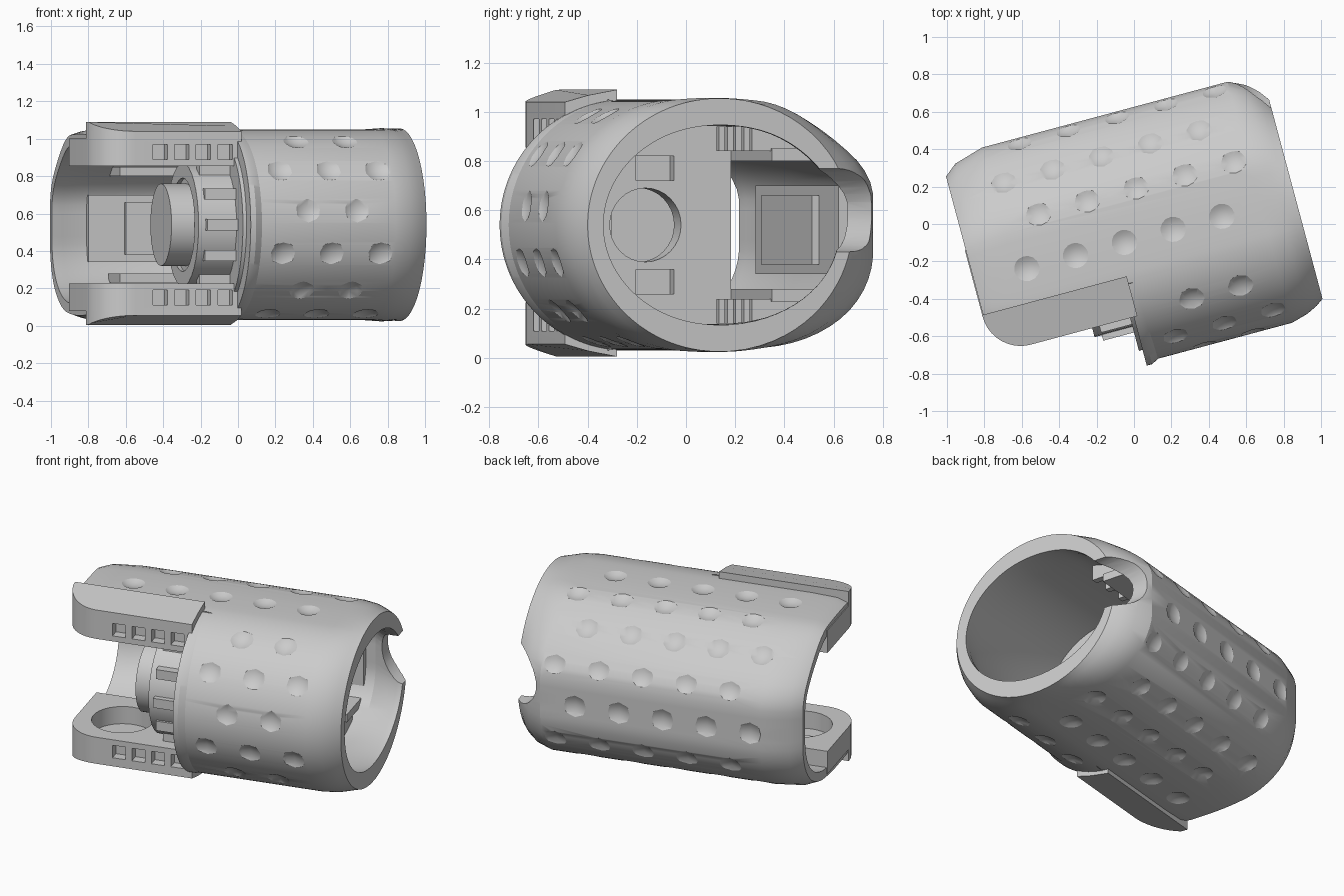
import bpy, bmesh, math
from mathutils import Matrix, Vector

if "Cube" in bpy.data.objects:
    bpy.data.objects.remove(bpy.data.objects["Cube"])

ZC = 0.54                      # height of the shell axis
parts = []


def finish(name, bm, keep=True):
    bmesh.ops.recalc_face_normals(bm, faces=bm.faces)
    me = bpy.data.meshes.new(name)
    bm.to_mesh(me)
    bm.free()
    ob = bpy.data.objects.new(name, me)
    bpy.context.collection.objects.link(ob)
    if keep:
        parts.append(ob)
    return ob


def loft(name, sections, keep=True):
    """Skin (v, z) rings placed at stations u along the length."""
    bm = bmesh.new()
    rings = [[bm.verts.new((u, v, z + ZC)) for v, z in pts] for u, pts in sections]
    n = len(rings[0])
    for a, b in zip(rings, rings[1:]):
        for i in range(n):
            bm.faces.new((a[i], a[(i + 1) % n], b[(i + 1) % n], b[i]))
    bm.faces.new(rings[0])
    bm.faces.new(rings[-1])
    return finish(name, bm, keep)


def box(name, lo, hi, keep=True):
    bm = bmesh.new()
    bmesh.ops.create_cube(bm, size=1)
    for v in bm.verts:
        v.co = [lo[i] + (v.co[i] + 0.5) * (hi[i] - lo[i]) for i in range(3)]
    return finish(name, bm, keep)


def cyl(name, centre, r, depth, axis, keep=True, seg=32):
    rot = {'X': Matrix.Rotation(math.pi / 2, 4, 'Y'),
           'Y': Matrix.Rotation(math.pi / 2, 4, 'X'), 'Z': Matrix()}[axis]
    bm = bmesh.new()
    bmesh.ops.create_cone(bm, cap_ends=True, segments=seg, radius1=r, radius2=r,
                          depth=depth, matrix=Matrix.Translation(centre) @ rot)
    return finish(name, bm, keep)


def plate(name, outline, outer, z1):
    """Slab over a (u, v) outline; outer(v) gives the sloped outer face."""
    bm = bmesh.new()
    f = bm.faces.new([bm.verts.new((u, v, outer(v))) for u, v in outline])
    top = bmesh.ops.extrude_face_region(bm, geom=[f])['geom']
    for e in top:
        if isinstance(e, bmesh.types.BMVert):
            e.co.z = z1
    return finish(name, bm)


def cut(ob, cutter):
    m = ob.modifiers.new("cut", 'BOOLEAN')
    m.operation, m.solver, m.object = 'DIFFERENCE', 'EXACT', cutter
    bpy.context.view_layer.objects.active = ob
    bpy.ops.object.modifier_apply(modifier=m.name)
    bpy.data.objects.remove(cutter)


# Body cross-section: round front, faceted back
prof = [(-0.22 + 0.51 * math.cos(a), 0.51 * math.sin(a))
        for a in (math.radians(90 + 7.5 * i) for i in range(25))]
prof += [(0.05, -0.51), (0.3, -0.48), (0.5, -0.37), (0.605, -0.2), (0.605, 0.0),
         (0.605, 0.2), (0.42, 0.37), (0.2, 0.5), (0.0, 0.51)]
for _ in range(2):
    nxt = []
    for i, (a, b) in enumerate(prof):
        c, d = prof[(i + 1) % len(prof)]
        nxt += [(a * .75 + c * .25, b * .75 + d * .25), (a * .25 + c * .75, b * .25 + d * .75)]
    prof = nxt


def section(t=0.0, s=(1, 1), back=None):
    """Blend the profile towards the round end ring, scale it, limit its back."""
    out = []
    for v, z in prof:
        a = math.atan2(z / 0.515, (v + 0.09) / 0.557)
        ev, ez = -0.09 + 0.557 * math.cos(a), 0.515 * math.sin(a)
        v, z = v + (ev - v) * t, z + (ez - z) * t
        v, z = -0.06 + (v + 0.06) * s[0], z * s[1]
        out.append((v if back is None else min(v, back), z))
    return out


S, E = (0.87, 0.84), (0.87, 0.79)
shell = loft("outer_shell", [(-0.905, section(0, (0.85, 0.95))), (-0.84, section(0, (0.93, 0.99))),
                             (-0.68, section()), (0.68, section()), (0.77, section(0.3, (1, 1.01))),
                             (0.83, section(0.65)), (0.87, section(1))])
cut(shell, loft("bore", [(-1.0, section(0, (0.76, 0.84))), (-0.84, section(0, (0.81, 0.84))),
                         (-0.68, section(0, S)), (-0.1, section(0, S)), (0.66, section(0, E)),
                         (0.83, section(0.8, E)), (0.95, section(1, E))], False))
cut(shell, box("front_window", (-1.2, -1, -0.5), (-0.12, -0.28, 1.6), False))
cut(shell, cyl("rear_notch", (0.88, 0.5, 0.6), 0.17, 0.7, 'Y', False))

# Shallow dimples in staggered rows around the shell
bm = bmesh.new()
walk, row, n = 0.0, 0, len(prof)
for i in range(n):
    p, q = Vector(prof[i]), Vector(prof[(i + 1) % n])
    walk += (q - p).length
    if walk < 0.225 or i > n - 3:
        continue
    walk, row = 0.0, row + 1
    t = (q - p).normalized()
    nrm = Vector((t.y, -t.x))
    if nrm.dot(q - Vector((-0.06, 0))) < 0:
        nrm = -nrm
    c = q + nrm * 0.117
    for k in range(-3, 3):
        u = k * 0.27 + 0.06 + (row % 2) * 0.135
        if -0.75 < u < 0.64 and not (u < 0.0 and q.x < -0.15):
            bmesh.ops.create_uvsphere(bm, u_segments=16, v_segments=10, radius=0.137,
                                      matrix=Matrix.Translation((u, c.x, c.y + ZC)))
cut(shell, finish("dimple_cutter", bm, False))

# Raised rim where the round body starts
loft("window_rim", [(-0.13, section(0, (1.03, 1.0), -0.3)), (-0.1, section(0, (1.03, 1.0), -0.3)),
                    (-0.05, section(0, (0.99, 0.99), -0.3))])

# Bulkhead, with drive opening and screw pockets
bulk = loft("bulkhead", [(-0.15, section(0, (0.9, 0.88), 0.2)), (-0.04, section(0, (0.9, 0.88), 0.2))])
cut(bulk, cyl("drive_hole", (-0.1, -0.16, ZC), 0.15, 0.4, 'X', False))
for sz in (-1, 1):
    cut(bulk, box("pocket", (-0.1, -0.2, ZC + sz * 0.23 - 0.05), (0.0, -0.04, ZC + sz * 0.23 + 0.05), False))

# Round housing with ribs that projects from the bulkhead, closed by a hub
house = cyl("joint_housing", (-0.24, -0.2, ZC), 0.33, 0.24, 'X')
cut(house, cyl("housing_bore", (-0.25, -0.2, ZC), 0.25, 0.5, 'X', False))
cyl("drive_hub", (-0.39, -0.2, ZC), 0.22, 0.18, 'X')
cyl("hub_flange", (-0.32, -0.2, ZC), 0.28, 0.04, 'X')
for i in range(12):
    a = i * math.tau / 12
    v, z = -0.2 + 0.33 * math.cos(a), ZC + 0.33 * math.sin(a)
    box("housing_rib", (-0.32, v - 0.03, z - 0.03), (-0.12, v + 0.03, z + 0.03))


# Lug outline with rounded free corner
def lug_outline(v_back):
    arc = [(-0.70 + 0.21 * math.cos(a), -0.27 + 0.21 * math.sin(a))
           for a in (math.radians(180 + 9 * i) for i in range(11))]
    return arc + [(-0.11, -0.48), (-0.11, -0.38), (-0.11, v_back), (-0.91, v_back)]


for side, flip in (("lower", 1), ("upper", -1)):
    def Z(h):
        return ZC + flip * (h - ZC)
    top = 0.005 if flip > 0 else -0.01

    def slope(v):
        return Z(top + max(0, -0.3 - v) * 0.28)
    # Hinge lug with pivot socket, and sloping raised outer pad
    lug = plate(side + "_hinge_lug", lug_outline(0.1), lambda v: Z(0.08), Z(0.225))
    cut(lug, cyl("socket", (-0.64, -0.2, Z(0.225)), 0.18, 0.22, 'Z', False))
    for k in range(4):
        cut(lug, box("edge_pocket", (-0.6 + k * 0.12, -0.6, min(Z(0.11), Z(0.19))),
                     (-0.52 + k * 0.12, -0.42, max(Z(0.11), Z(0.19))), False))
    plate(side + "_hinge_pad", lug_outline(-0.26), slope, Z(0.1))
    # Rails and ribs along both sides of the rear channel
    zs = sorted((Z(0.23), Z(0.28)))
    box(side + "_channel_rail", (-0.6, 0.2, zs[0]), (0.6, 0.44, zs[1]))
    zs = sorted((Z(0.14), Z(0.24)))
    for k in range(6):
        u = -0.1 + k * 0.13
        box(side + "_channel_rib", (u, 0.12, zs[0]), (u + 0.04, 0.32, zs[1]))

# Stepped strip on the inside of the rear wall
box("rear_strip", (-0.7, 0.48, 0.34), (0.6, 0.53, 0.7))
box("rear_strip_step", (-0.5, 0.45, 0.38), (0.3, 0.49, 0.66))

# Turn the whole model to its slanted pose
turn = Matrix.Rotation(math.radians(15), 4, 'Z')
for ob in parts:
    ob.data.transform(turn)
    bpy.ops.object.select_all(action='DESELECT')
    ob.select_set(True)
    bpy.context.view_layer.objects.active = ob
    bpy.ops.object.shade_smooth_by_angle(angle=math.radians(25))
